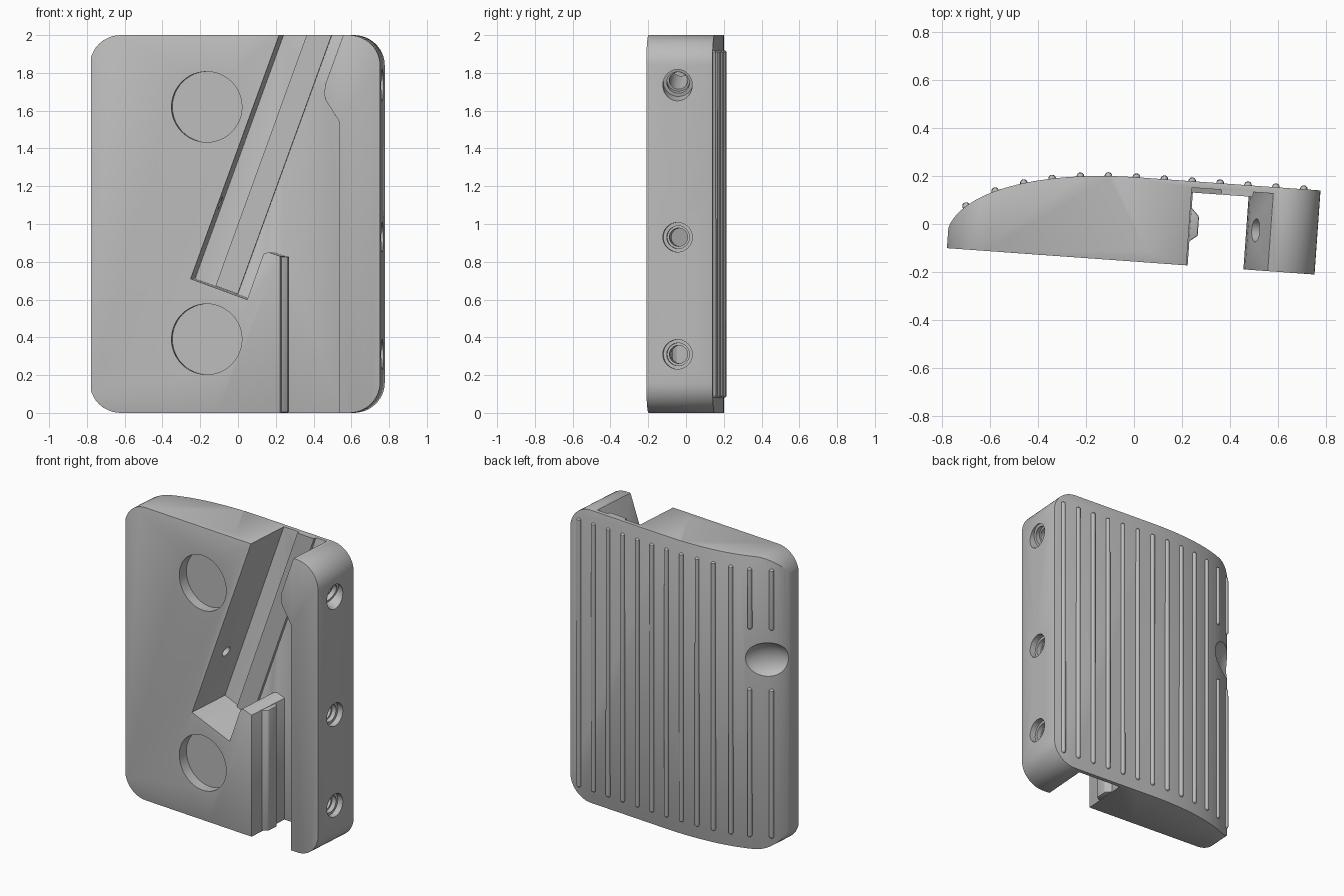
import bpy, bmesh, math
from mathutils import Vector, Matrix
from mathutils.geometry import interpolate_bezier

if "Cube" in bpy.data.objects:
    bpy.data.objects.remove(bpy.data.objects["Cube"])

TILT = Matrix.Rotation(math.radians(-4.1), 4, 'Z')
LEAN = math.radians(20)
FRONT, BACK, SIDE, FLOOR = -0.156, 0.195, 0.765, 0.168

gray = bpy.data.materials.new("plain gray")
gray.use_nodes = True
gray.diffuse_color = (0.5, 0.5, 0.5, 1)
gray.node_tree.nodes["Principled BSDF"].inputs["Base Color"].default_value = (0.5, 0.5, 0.5, 1)


def to_object(name, bm):
    bmesh.ops.recalc_face_normals(bm, faces=bm.faces)
    mesh = bpy.data.meshes.new(name)
    bm.to_mesh(mesh)
    bm.free()
    mesh.materials.append(gray)
    obj = bpy.data.objects.new(name, mesh)
    bpy.context.collection.objects.link(obj)
    return obj


def prism(name, points, direction):
    bm = bmesh.new()
    face = bm.faces.new([bm.verts.new(p) for p in points])
    new = bmesh.ops.extrude_face_region(bm, geom=[face])["geom"]
    bmesh.ops.translate(bm, vec=direction, verts=[g for g in new if isinstance(g, bmesh.types.BMVert)])
    return to_object(name, bm)


def front_prism(name, outline, v0, v1):
    return prism(name, [(u, v0, z) for u, z in outline], (0, v1 - v0, 0))


def rod(name, start, axis, r1, r2, length):
    axis = Vector(axis).normalized()
    bm = bmesh.new()
    bmesh.ops.create_cone(bm, cap_ends=True, segments=48, radius1=r1, radius2=r2, depth=length)
    turn = Vector((0, 0, 1)).rotation_difference(axis).to_matrix().to_4x4()
    bm.transform(Matrix.Translation(Vector(start) + axis * length / 2) @ turn)
    return to_object(name, bm)


def apply_all(obj):
    bpy.context.view_layer.objects.active = obj
    for m in list(obj.modifiers):
        bpy.ops.object.modifier_apply(modifier=m.name)


def boolean(obj, tool, operation='DIFFERENCE'):
    m = obj.modifiers.new("cut", 'BOOLEAN')
    m.object, m.operation, m.solver = tool, operation, 'EXACT'
    apply_all(obj)
    bpy.data.objects.remove(tool)


def soften(obj, width):
    m = obj.modifiers.new("soft edges", 'BEVEL')
    m.width, m.segments, m.limit_method, m.angle_limit = width, 2, 'ANGLE', math.radians(35)
    apply_all(obj)


# Body: curved cross-section, trimmed to a rounded rectangle
curve = interpolate_bezier(Vector((-0.77, -0.07, 0)), Vector((-0.72, 0.09, 0)),
                           Vector((-0.40, BACK, 0)), Vector((0, BACK, 0)), 24)
section = [Vector((-0.77, FRONT, 0))] + list(curve) + [Vector((SIDE, BACK, 0)), Vector((SIDE, FRONT, 0))]
body = prism("grip_body", section, (0, 0, 2))
outline = []
for i, (cu, cz) in enumerate([(0.6, 1.84), (-0.61, 1.84), (-0.61, 0.16), (0.6, 0.16)]):
    for k in range(13):
        a = math.radians(90 * i + 7.5 * k)
        outline.append((cu + 0.165 * math.cos(a), cz + 0.16 * math.sin(a)))
boolean(body, front_prism("trim", outline, -1, 1), 'INTERSECT')

# Leaning slot joined with the vertical channel
slot = [(0.248, 2.05), (-0.24, 0.71), (0.06, 0.60), (0.135, 0.81), (0.15, 0.845), (0.175, 0.85),
        (0.235, 0.83), (0.235, -0.05), (0.55, -0.05), (0.55, 1.54), (0.477, 1.655),
        (0.468, 1.69), (0.475, 1.74), (0.588, 2.05)]
boolean(body, front_prism("slot_cutter", slot, -0.5, FLOOR))
soften(body, 0.01)

# Round pockets on the front
for z in (0.39, 1.62):
    boolean(body, rod("pocket_cutter", (-0.155, FRONT - 0.05, z), (0, 1, 0), 0.187, 0.187, 0.12))

# Countersunk screw holes through the rail, the top one square to the slot
lean_in = (-math.cos(LEAN), 0, math.sin(LEAN))
for z, axis in ((0.31, (-1, 0, 0)), (0.93, (-1, 0, 0)), (1.735, lean_in)):
    start = Vector((SIDE, 0.01, z))
    back_off = Vector(axis) * 0.05
    boolean(body, rod("sink_cutter", start - back_off, axis, 0.078, 0.078, 0.09))
    boolean(body, rod("step_cutter", start, axis, 0.06, 0.06, 0.07))
    boolean(body, rod("bore_cutter", start, axis, 0.048, 0.048, 0.36))

# Small hole in the leaning wall
boolean(body, rod("wall_hole_cutter", (-0.03, 0.0, 1.09), lean_in, 0.035, 0.035, 0.17))

# Thumb scoop on the curved edge
bm = bmesh.new()
bmesh.ops.create_uvsphere(bm, u_segments=48, v_segments=24, radius=1)
bm.transform(Matrix.Translation((-0.70, 0.06, 1.3)) @ Matrix.Rotation(math.radians(38), 4, 'Z')
             @ Matrix.Diagonal((0.17, 0.085, 0.12, 1)))
boolean(body, to_object("scoop_cutter", bm))

# Raised strip along the slot floor
low, run = Vector((-0.13, 0.672)), Vector((math.sin(LEAN), math.cos(LEAN)))
across = Vector((math.cos(LEAN), -math.sin(LEAN))) * 0.125
top_a, top_b = [p + run * ((2 - p.y) / run.y) for p in (low, low + across)]
strip = front_prism("slot_floor_strip", [low, low + across, top_b, top_a], FLOOR - 0.02, FLOOR + 0.005)

# Vertical guide rib beside the channel
guide = prism("channel_guide_rib", [(0.2, -0.055, 0.003), (0.235, -0.055, 0.003), (0.268, -0.03, 0.003),
                                    (0.268, 0.05, 0.003), (0.235, 0.085, 0.003), (0.2, 0.085, 0.003)], (0, 0, 0.825))
soften(guide, 0.006)


# Grip ribs on the back
def back_at(u):
    for p, q in zip(curve, curve[1:]):
        if p.x <= u <= q.x:
            return p.y + (q.y - p.y) * (u - p.x) / (q.x - p.x)
    return BACK


bm = bmesh.new()
for i in range(13):
    u = -0.703 + 0.1165 * i
    for z0, z1 in ([(0.08, 1.1), (1.5, 1.92)] if i < 2 else [(0.08, 1.92)]):
        ball = bmesh.ops.create_uvsphere(bm, u_segments=16, v_segments=8, radius=0.016)["verts"]
        for v in ball:
            v.co += Vector((u, back_at(u), z1 - 0.016 if v.co.z > 0.001 else z0 + 0.016))
ribs = to_object("back_grip_ribs", bm)

for obj in (body, strip, guide, ribs):
    obj.data.transform(TILT)
    bpy.ops.object.select_all(action='DESELECT')
    obj.select_set(True)
    bpy.context.view_layer.objects.active = obj
    bpy.ops.object.shade_smooth_by_angle(angle=math.radians(32))
